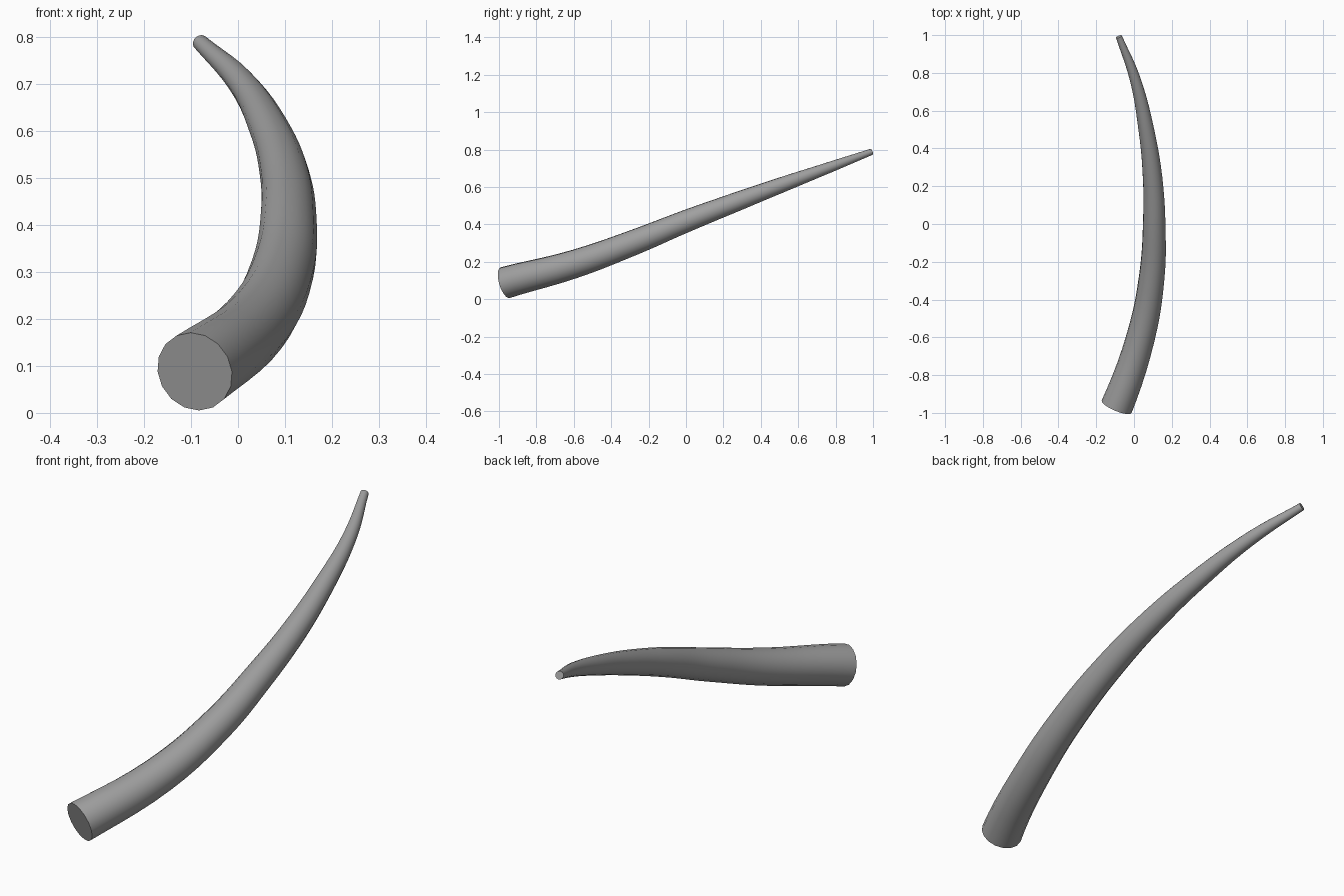
import bpy
import math
from mathutils import Vector

cube = bpy.data.objects.get("Cube")
if cube:
    bpy.data.objects.remove(cube, do_unlink=True)

# Single dull grey material
grey = bpy.data.materials.new("dull grey")
grey.use_nodes = True
colour = (0.35, 0.35, 0.35, 1)
grey.diffuse_color = colour
grey.node_tree.nodes["Principled BSDF"].inputs["Base Color"].default_value = colour

# Centre line from root to tip: position and radius
path = [
    ((-0.092, -0.967, 0.088), 0.086),
    ((0.035, -0.60, 0.187), 0.076),
    ((0.094, -0.28, 0.303), 0.068),
    ((0.107, 0.00, 0.417), 0.060),
    ((0.098, 0.25, 0.513), 0.052),
    ((0.065, 0.50, 0.607), 0.042),
    ((0.005, 0.77, 0.706), 0.029),
    ((-0.080, 0.992, 0.788), 0.017),
]

curve = bpy.data.curves.new("tusk_curve", "CURVE")
curve.dimensions = "3D"
curve.bevel_depth = 1.0
curve.bevel_resolution = 6
curve.resolution_u = 5
curve.use_fill_caps = True
curve.twist_mode = "MINIMUM"
spline = curve.splines.new("BEZIER")
spline.bezier_points.add(len(path) - 1)
for point, (position, radius) in zip(spline.bezier_points, path):
    point.co = position
    point.radius = radius
    point.handle_left_type = point.handle_right_type = "AUTO"

# Square the root cut to the direction the tusk grows out
root = spline.bezier_points[0]
root.handle_left_type = root.handle_right_type = "FREE"
growth = Vector((0.39, 0.92, 0.28)).normalized() * 0.13
root.handle_right = root.co + growth
root.handle_left = root.co - growth

# Swept horn body with flat end caps
tusk = bpy.data.objects.new("tusk", curve)
bpy.context.collection.objects.link(tusk)
curve.materials.append(grey)
bpy.ops.object.select_all(action="DESELECT")
tusk.select_set(True)
bpy.context.view_layer.objects.active = tusk
bpy.ops.object.convert(target="MESH")
bpy.ops.object.mode_set(mode="EDIT")
bpy.ops.mesh.select_all(action="SELECT")
bpy.ops.mesh.remove_doubles(threshold=0.0005)
bpy.ops.mesh.normals_make_consistent(inside=False)
bpy.ops.object.mode_set(mode="OBJECT")
bpy.ops.object.shade_smooth_by_angle(angle=math.radians(40))
